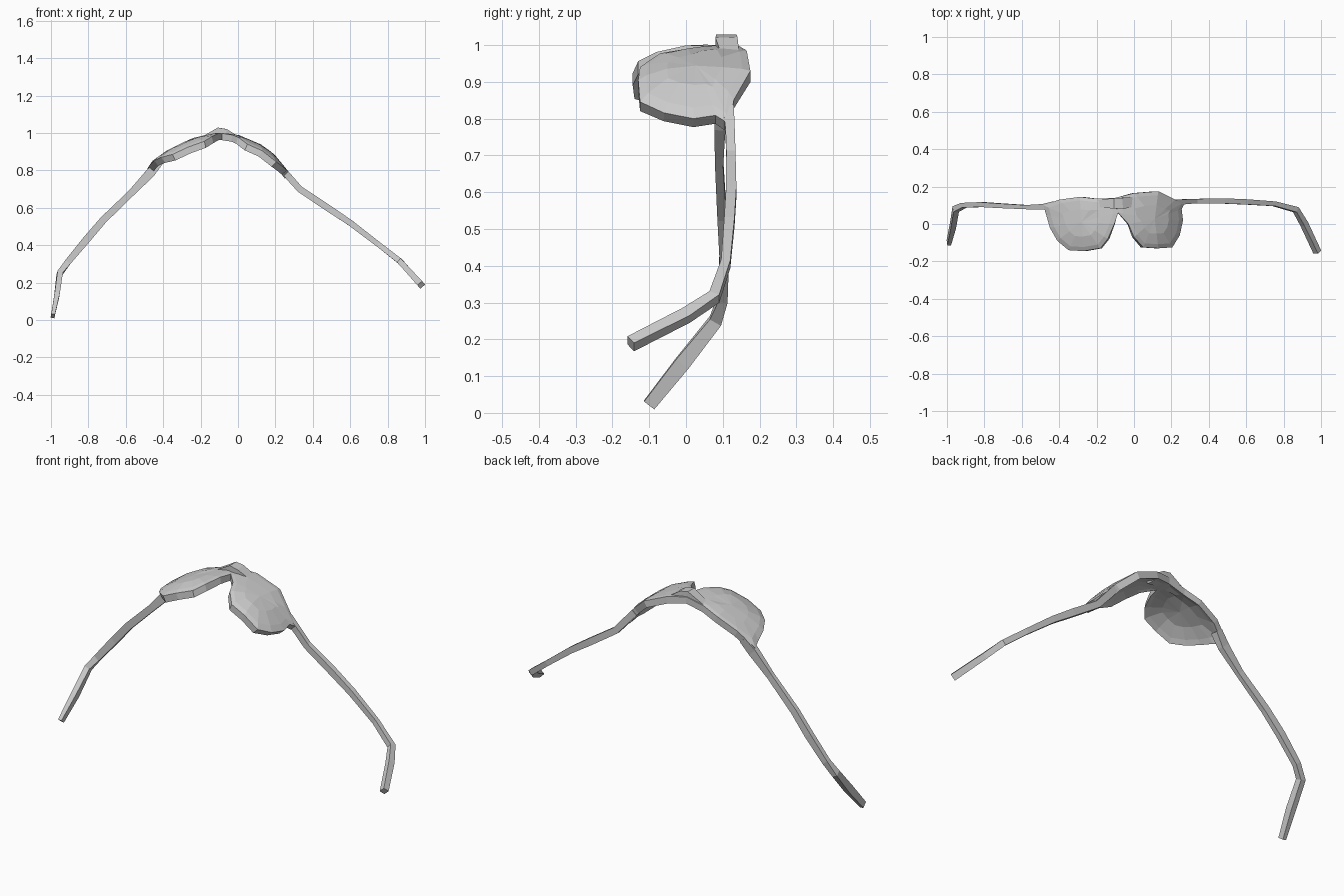
import bpy
from mathutils import Vector

# Bend profile of the folded front: (x, z of the upper surface)
BEND = [(-0.50, 0.79), (-0.46, 0.845), (-0.40, 0.89), (-0.25, 0.965), (-0.10, 1.0),
        (0.0, 0.985), (0.13, 0.93), (0.20, 0.875), (0.25, 0.815), (0.29, 0.765)]


def bend_z(x):
    for (x0, z0), (x1, z1) in zip(BEND, BEND[1:]):
        if x <= x1:
            return z0 + (z1 - z0) * (x - x0) / (x1 - x0)
    return BEND[-1][1]


def make_object(name, verts, faces):
    mesh = bpy.data.meshes.new(name)
    mesh.from_pydata([tuple(v) for v in verts], [], faces)
    mesh.update()
    obj = bpy.data.objects.new(name, mesh)
    bpy.context.collection.objects.link(obj)
    return obj


def lens(name, outline):
    """Curved lens plate: thick rim, thinner middle, flat facets."""
    n = len(outline)
    cx = sum(p[0] for p in outline) / n
    cy = sum(p[1] for p in outline) / n

    def pair(x, y, thick, dome):
        slope = (bend_z(x + 0.03) - bend_z(x - 0.03)) / 0.06
        normal = Vector((-slope, 0, 1)).normalized()
        top = Vector((x, y, bend_z(x) - 1.5 * min(0, y) ** 2 + dome))
        return top, top - normal * thick

    top, bottom = [], []
    for scale, thick, dome in ((1, 0.036, 0), (0.86, 0.034, 0.004), (0.5, 0.026, 0.006)):
        for x, y in outline:
            a, b = pair(cx + (x - cx) * scale, cy + (y - cy) * scale, thick, dome)
            top.append(a)
            bottom.append(b)
    a, b = pair(cx, cy, 0.026, 0.006)
    top.append(a)
    bottom.append(b)
    m = len(top)
    faces = []
    for i in range(n):
        j = (i + 1) % n
        for r in (0, n):
            faces.append((r + i, r + j, r + n + j, r + n + i))
            faces.append((m + r + i, m + r + n + i, m + r + n + j, m + r + j))
        faces.append((2 * n + i, 2 * n + j, m - 1))
        faces.append((m + 2 * n + j, m + 2 * n + i, 2 * m - 1))
        faces.append((i, m + i, m + j, j))
    return make_object(name, top + bottom, faces)


def bar(name, path):
    """Four-sided tube through (x, y, z, width, height) stations."""
    pts = [Vector(p[:3]) for p in path]
    verts, faces = [], []
    for i, p in enumerate(pts):
        t = (pts[min(i + 1, len(pts) - 1)] - pts[max(i - 1, 0)]).normalized()
        u = Vector((0, 1, 0))
        u = (u - t * u.dot(t)).normalized()
        v = t.cross(u)
        w, h = path[i][3] / 2, path[i][4] / 2
        verts += [p + u * w * a + v * h * b for a, b in ((1, 1), (-1, 1), (-1, -1), (1, -1))]
    for i in range(len(pts) - 1):
        for k in range(4):
            a, b = i * 4 + k, i * 4 + (k + 1) % 4
            faces.append((a, b, b + 4, a + 4))
    e = len(verts)
    faces += [(3, 2, 1, 0), (e - 4, e - 3, e - 2, e - 1)]
    return make_object(name, verts, faces)


# Lenses, outlined counter-clockwise as seen from above
lens("left_lens", [(-0.485, 0.10), (-0.47, 0.05), (-0.45, -0.02), (-0.41, -0.09), (-0.35, -0.14),
                   (-0.27, -0.145), (-0.18, -0.13), (-0.14, -0.08), (-0.105, 0.0), (-0.085, 0.06),
                   (-0.10, 0.14), (-0.20, 0.135), (-0.29, 0.145), (-0.40, 0.13)])
lens("right_lens", [(-0.085, 0.06), (-0.03, 0.0), (0.0, -0.07), (0.05, -0.125), (0.13, -0.13),
                    (0.205, -0.125), (0.245, -0.06), (0.262, 0.02), (0.255, 0.08), (0.275, 0.12),
                    (0.22, 0.13), (0.13, 0.175), (0.0, 0.165), (-0.10, 0.14)])

# Raised nose bridge
bar("bridge", [(-0.19, 0.11, 0.965, 0.04, 0.03), (-0.10, 0.11, 1.0, 0.055, 0.06),
               (-0.07, 0.11, 0.995, 0.06, 0.055), (0.0, 0.12, 0.965, 0.05, 0.03)])

# Temple arms with hooked tips
bar("left_arm", [(-0.42, 0.10, 0.845, 0.04, 0.04), (-0.47, 0.092, 0.785, 0.03, 0.05),
                 (-0.57, 0.09, 0.68, 0.022, 0.036), (-0.72, 0.098, 0.535, 0.025, 0.038),
                 (-0.81, 0.104, 0.43, 0.026, 0.04), (-0.91, 0.10, 0.31, 0.026, 0.034),
                 (-0.953, 0.08, 0.25, 0.035, 0.03), (-0.968, -0.01, 0.135, 0.042, 0.028),
                 (-0.99, -0.10, 0.022, 0.035, 0.02)])
bar("right_arm", [(0.22, 0.115, 0.825, 0.03, 0.035), (0.275, 0.12, 0.762, 0.025, 0.035),
                  (0.33, 0.122, 0.70, 0.025, 0.034), (0.48, 0.123, 0.60, 0.028, 0.036),
                  (0.60, 0.118, 0.52, 0.028, 0.032), (0.75, 0.108, 0.405, 0.025, 0.028),
                  (0.865, 0.077, 0.315, 0.03, 0.03), (0.91, 0.0, 0.265, 0.034, 0.03),
                  (0.98, -0.15, 0.188, 0.03, 0.034)])
